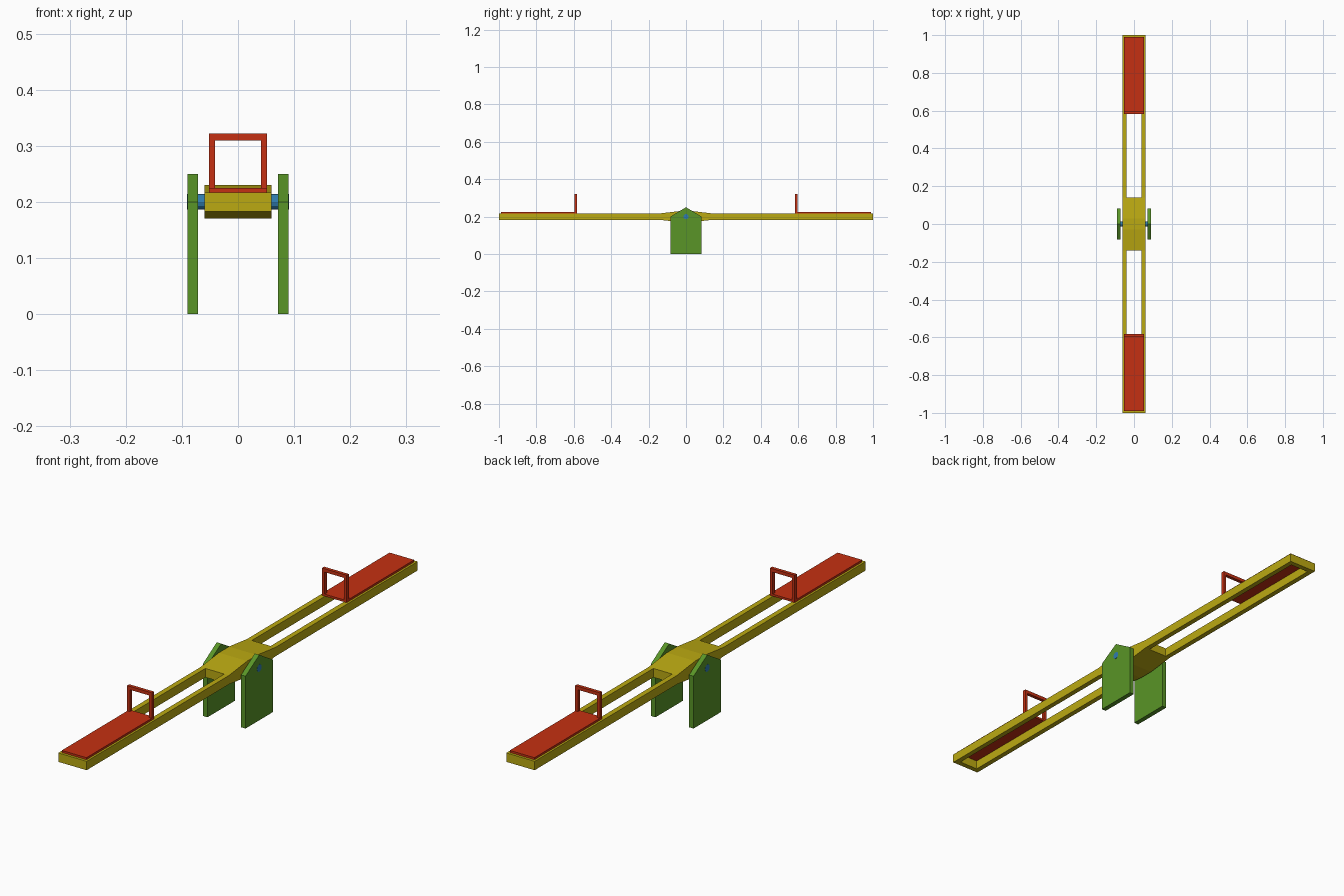
import bpy, bmesh, math

if "Cube" in bpy.data.objects:
    bpy.data.objects.remove(bpy.data.objects["Cube"])


def material(name, r, g, b):
    m = bpy.data.materials.new(name)
    m.diffuse_color = (r, g, b, 1)
    m.use_nodes = True
    m.node_tree.nodes["Principled BSDF"].inputs["Base Color"].default_value = m.diffuse_color
    return m


yellow = material("yellow", 0.50, 0.40, 0.006)
red = material("red", 0.56, 0.03, 0.006)
green = material("green", 0.10, 0.30, 0.02)
blue = material("blue", 0.03, 0.20, 0.42)


def add_object(name, bm, mat):
    bmesh.ops.recalc_face_normals(bm, faces=bm.faces)
    me = bpy.data.meshes.new(name)
    bm.to_mesh(me)
    bm.free()
    me.materials.append(mat)
    ob = bpy.data.objects.new(name, me)
    bpy.context.collection.objects.link(ob)
    return ob


def box(bm, x0, x1, y0, y1, z0, z1):
    vs = bmesh.ops.create_cube(bm, size=1)["verts"]
    for v in vs:
        v.co.x = x1 if v.co.x > 0 else x0
        v.co.y = y1 if v.co.y > 0 else y0
        v.co.z = z1 if v.co.z > 0 else z0


def extrude_x(bm, profile, x0, x1):
    """Extrude a (y, z) outline along x."""
    face = bm.faces.new([bm.verts.new((x0, y, z)) for y, z in profile])
    new = bmesh.ops.extrude_face_region(bm, geom=[face])["geom"]
    for v in new:
        if isinstance(v, bmesh.types.BMVert):
            v.co.x = x1


LOW, HIGH = 0.183, 0.217

# Thickened centre of the beam
bm = bmesh.new()
extrude_x(bm, [(-0.14, LOW), (-0.03, 0.17), (0.03, 0.17), (0.14, LOW),
               (0.14, HIGH), (0.03, 0.23), (-0.03, 0.23), (-0.14, HIGH)], -0.06, 0.06)
add_object("beam_centre", bm, yellow)

# Axle through the beam and both posts
bm = bmesh.new()
bmesh.ops.create_cone(bm, cap_ends=True, segments=12, radius1=0.014, radius2=0.014, depth=0.181)
for v in bm.verts:
    v.co = (v.co.z, v.co.x, v.co.y + 0.2)
add_object("axle", bm, blue)

for s, side in ((-1, "left"), (1, "right")):
    # Pointed support post
    bm = bmesh.new()
    extrude_x(bm, [(-0.083, 0), (0.083, 0), (0.083, 0.2), (0, 0.25), (-0.083, 0.2)],
              s * 0.071, s * 0.09)
    add_object(side + "_post", bm, green)

for s, end in ((-1, "front"), (1, "back")):
    def ys(a, b):
        return sorted((s * a, s * b))

    # Side rails and end bar of the frame
    bm = bmesh.new()
    for x in (-0.06, 0.04):
        box(bm, x, x + 0.02, *ys(0.14, 1.0), LOW, HIGH)
    box(bm, -0.04, 0.04, *ys(0.98, 1.0), LOW, HIGH)
    add_object(end + "_frame", bm, yellow)

    # Seat board
    bm = bmesh.new()
    box(bm, -0.052, 0.052, *ys(0.582, 0.99), HIGH, 0.225)
    add_object(end + "_seat", bm, red)

    # Handle hoop
    bm = bmesh.new()
    for x in (-0.052, 0.041):
        box(bm, x, x + 0.011, *ys(0.582, 0.595), 0.225, 0.309)
    box(bm, -0.052, 0.052, *ys(0.582, 0.595), 0.309, 0.322)
    add_object(end + "_handle", bm, red)
